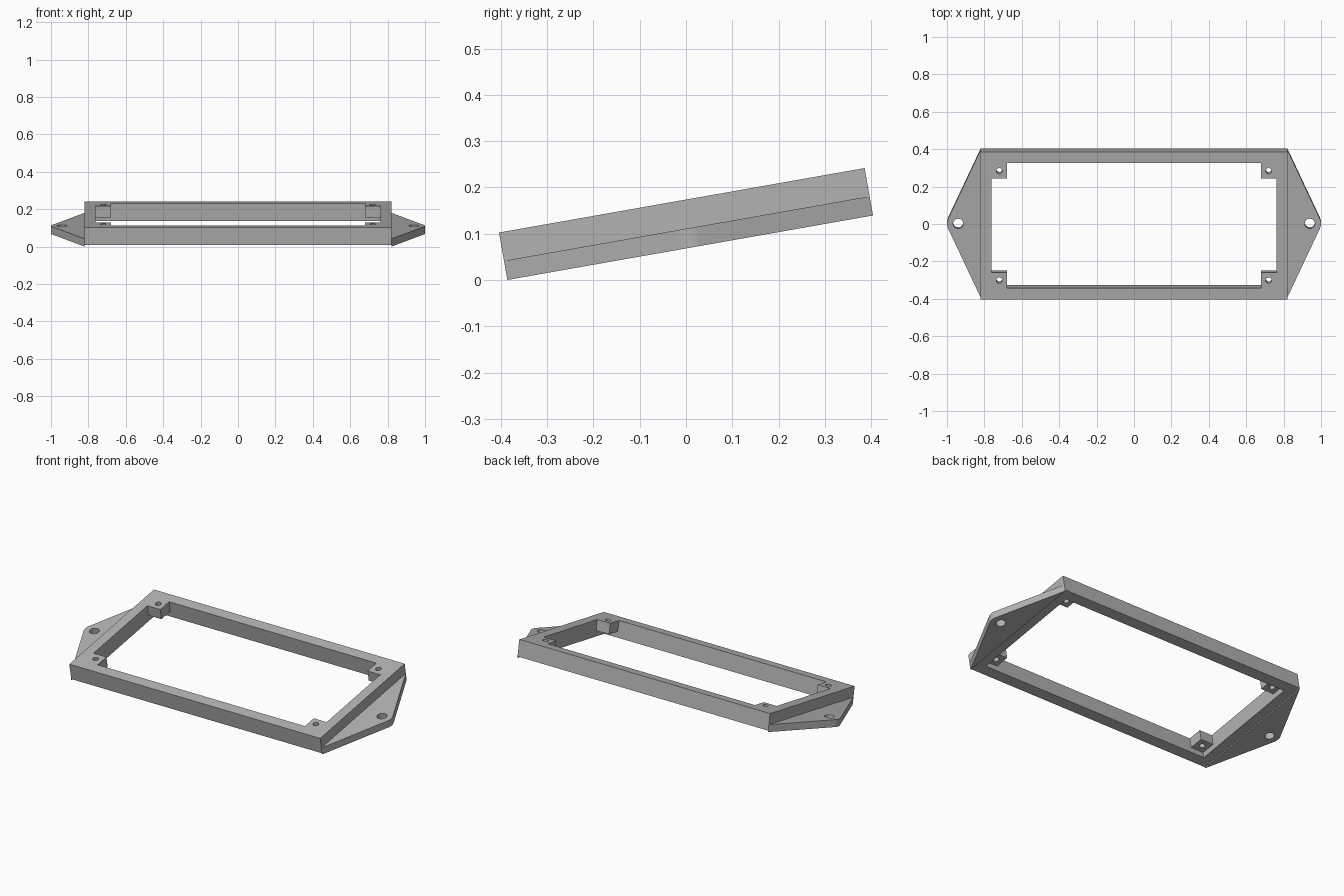
import bpy
import bmesh
from math import cos, sin, pi, radians, atan2, acos, hypot
from mathutils import Matrix, Vector

cube = bpy.data.objects.get("Cube")
if cube:
    bpy.data.objects.remove(cube, do_unlink=True)

# Half sizes of the frame, its opening and the corner blocks
OUT_X, OUT_Y = 0.82, 0.401
IN_X, IN_Y = 0.762, 0.339
BLOCK = 0.084
TOP, BASE, TAB_TOP = 0.104, 0.008, 0.042
TIP_X, TIP_R = 0.94, 0.06

# Whole model leans forward about the x axis
TILT = (Matrix.Translation((0, 0, 0.121)) @ Matrix.Rotation(radians(10), 4, 'X')
        @ Matrix.Translation((0, 0, -TOP / 2)))

grey = bpy.data.materials.new("plain grey")
grey.use_nodes = True
colour = (0.45, 0.45, 0.45, 1)
grey.diffuse_color = colour
grey.node_tree.nodes["Principled BSDF"].inputs["Base Color"].default_value = colour


def rect(x0, x1, y0, y1):
    return [(x0, y0), (x1, y0), (x1, y1), (x0, y1)]


def arc(cx, cy, r, start=0, end=2 * pi, steps=32, closed=True):
    count = steps if closed else steps + 1
    angles = [start + (end - start) * i / steps for i in range(count)]
    return [(cx + r * cos(a), cy + r * sin(a)) for a in angles]


def plate(name, loops, low, high):
    """Extrude an outline with holes between two heights, then lean it."""
    curve = bpy.data.curves.new(name, 'CURVE')
    curve.dimensions = '2D'
    curve.fill_mode = 'BOTH'
    curve.extrude = (high - low) / 2
    for loop in loops:
        spline = curve.splines.new('POLY')
        spline.points.add(len(loop) - 1)
        for point, (x, y) in zip(spline.points, loop):
            point.co = (x, y, 0, 1)
        spline.use_cyclic_u = True
    obj = bpy.data.objects.new(name, curve)
    bpy.context.collection.objects.link(obj)
    bpy.ops.object.select_all(action='DESELECT')
    obj.select_set(True)
    bpy.context.view_layer.objects.active = obj
    bpy.ops.object.convert(target='MESH')
    obj = bpy.context.object
    obj.name = name
    bm = bmesh.new()
    bm.from_mesh(obj.data)
    bmesh.ops.remove_doubles(bm, verts=bm.verts, dist=0.0001)
    bmesh.ops.recalc_face_normals(bm, faces=bm.faces)
    bm.transform(TILT @ Matrix.Translation((0, 0, (low + high) / 2)))
    bm.to_mesh(obj.data)
    bm.free()
    obj.data.materials.clear()
    obj.data.materials.append(grey)
    bpy.ops.object.shade_smooth_by_angle(angle=radians(25))
    return obj


# Rectangular frame
plate("frame", [rect(-OUT_X, OUT_X, -OUT_Y, OUT_Y), rect(-IN_X, IN_X, -IN_Y, IN_Y)],
      BASE, TOP)

# Tangent angle where the tab's straight edge meets its rounded tip
to_corner = Vector((OUT_X - TIP_X, OUT_Y))
tangent = atan2(to_corner.y, to_corner.x) - acos(TIP_R / to_corner.length)

for side, sx in (("left", 1), ("right", -1)):
    # Side mounting tab with a rounded tip and a screw hole
    tip = arc(TIP_X, 0, TIP_R, -tangent, tangent, 12, closed=False)
    outline = [(OUT_X, -OUT_Y)] + tip + [(OUT_X, OUT_Y)]
    loops = [outline, arc(TIP_X, 0, 0.027)]
    plate(side + "_tab", [[(sx * x, y) for x, y in loop] for loop in loops], 0, TAB_TOP)

    # Inner corner blocks with screw holes
    for end, sy in (("front", -1), ("back", 1)):
        cx, cy = IN_X - BLOCK / 2, IN_Y - BLOCK / 2
        loops = [rect(IN_X - BLOCK, IN_X, IN_Y - BLOCK, IN_Y), arc(cx, cy, 0.016, steps=24)]
        plate(f"{end}_{side}_corner_block",
              [[(sx * x, sy * y) for x, y in loop] for loop in loops], TAB_TOP, TOP)
